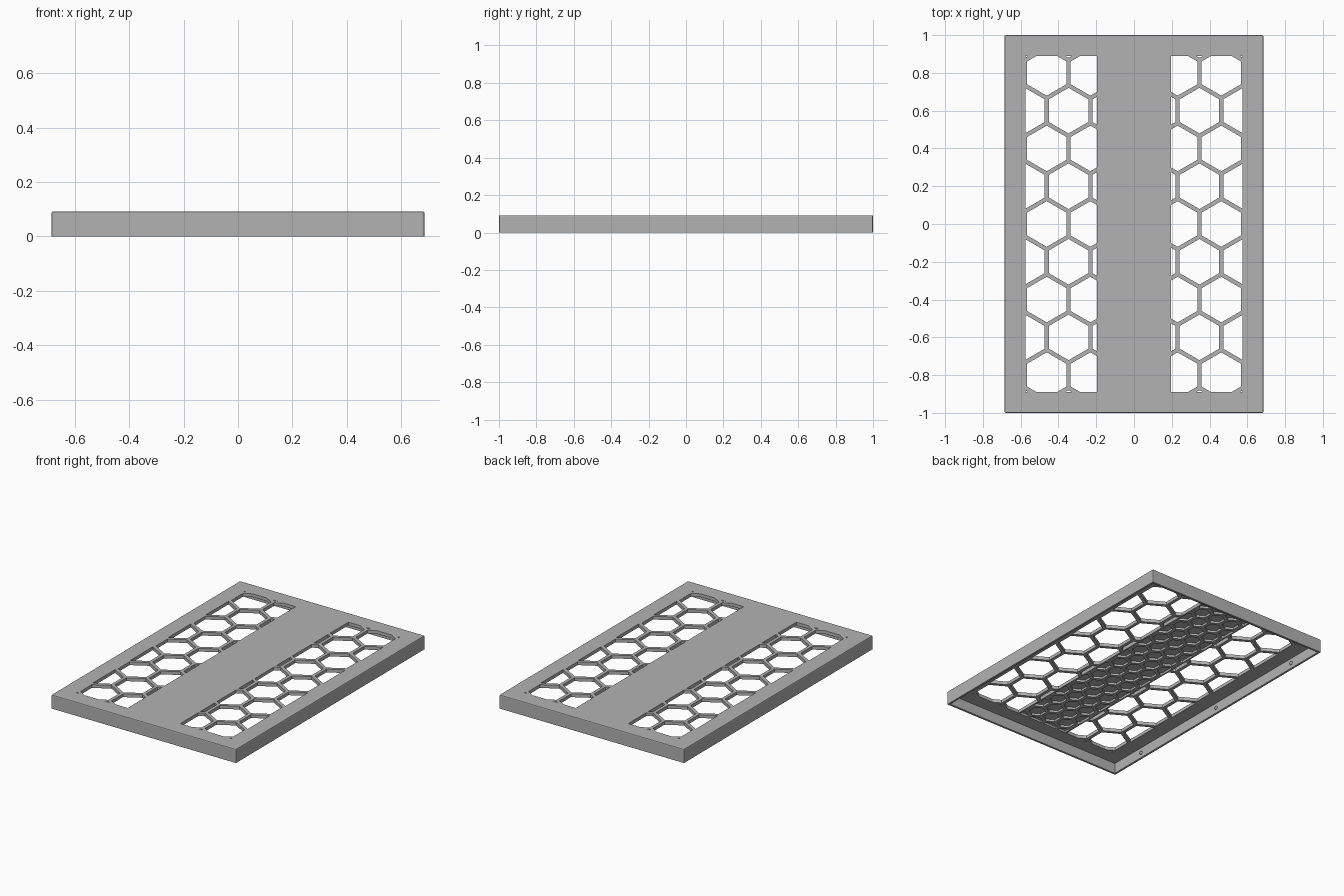
import bpy, bmesh, math
from mathutils import Vector

if "Cube" in bpy.data.objects:
    bpy.data.objects.remove(bpy.data.objects["Cube"])

W, L, H = 0.685, 1.0, 0.092      # half width, half length, height
WALL, PLATE = 0.014, 0.022       # wall and top plate thickness

gray = bpy.data.materials.new("plain gray")
gray.diffuse_color = (0.45, 0.45, 0.45, 1)
gray.use_nodes = True
gray.node_tree.nodes["Principled BSDF"].inputs["Base Color"].default_value = gray.diffuse_color


def make_object(name, bm):
    bmesh.ops.recalc_face_normals(bm, faces=bm.faces)
    mesh = bpy.data.meshes.new(name)
    bm.to_mesh(mesh)
    bm.free()
    mesh.materials.append(gray)
    ob = bpy.data.objects.new(name, mesh)
    bpy.context.collection.objects.link(ob)
    return ob


def box(bm, x0, x1, y0, y1, z0, z1):
    vs = bmesh.ops.create_cube(bm, size=1)["verts"]
    for v in vs:
        v.co = Vector((x0 + (v.co.x + .5) * (x1 - x0),
                       y0 + (v.co.y + .5) * (y1 - y0),
                       z0 + (v.co.z + .5) * (z1 - z0)))


def hex_prisms(bm, pitch, web, x0, x1, y0, y1, z0, z1):
    """Honeycomb of upright prisms trimmed to a rectangle."""
    part = bmesh.new()
    row = pitch * math.sqrt(3) / 2
    r = (pitch - web) / math.sqrt(3)
    for j in range(-math.ceil(L / row), math.ceil(L / row) + 1):
        for i in range(-12, 13):
            cx, cy = (i + (j % 2) / 2) * pitch, j * row
            if x0 - r < cx < x1 + r and y0 - r < cy < y1 + r:
                part.faces.new([part.verts.new((cx + r * math.sin(k * math.pi / 3),
                                                cy + r * math.cos(k * math.pi / 3), z0))
                                for k in range(6)])
    for co, no in (((x0, 0, 0), (-1, 0, 0)), ((x1, 0, 0), (1, 0, 0)),
                   ((0, y0, 0), (0, -1, 0)), ((0, y1, 0), (0, 1, 0))):
        bmesh.ops.bisect_plane(part, geom=part.verts[:] + part.edges[:] + part.faces[:],
                               plane_co=co, plane_no=no, clear_outer=True)
    ext = bmesh.ops.extrude_face_region(part, geom=part.faces[:], use_keep_orig=True)
    for v in ext["geom"]:
        if isinstance(v, bmesh.types.BMVert):
            v.co.z = z1
    tmp = bpy.data.meshes.new("tmp")
    part.to_mesh(tmp)
    part.free()
    bm.from_mesh(tmp)
    bpy.data.meshes.remove(tmp)


# Cover: block with softened top and upright edges
bm = bmesh.new()
box(bm, -W, W, -L, L, 0, H)
rim = [e for e in bm.edges if max(v.co.z for v in e.verts) > H / 2]
bmesh.ops.bevel(bm, geom=rim, offset=0.006, segments=2, affect='EDGES', profile=0.5)
cover = make_object("cover", bm)

# Hollow underside
bm = bmesh.new()
box(bm, -W + WALL, W - WALL, -L + WALL, L - WALL, -0.05, H - PLATE)
hollow = make_object("hollow_cutter", bm)

# Large honeycomb openings in two side windows
bm = bmesh.new()
for x0, x1 in ((-0.575, -0.195), (0.195, 0.575)):
    hex_prisms(bm, 0.231, 0.022, x0, x1, -0.89, 0.89, 0.03, 0.15)
windows = make_object("window_cutter", bm)

# Small honeycomb pockets under the centre strip
bm = bmesh.new()
hex_prisms(bm, 0.1155, 0.022, -0.185, 0.185, -0.89, 0.89, 0.03, H - 0.008)
pockets = make_object("pocket_cutter", bm)

bpy.context.view_layer.objects.active = cover
cover.select_set(True)
for cutter in (hollow, windows, pockets):
    mod = cover.modifiers.new(cutter.name, 'BOOLEAN')
    mod.operation, mod.solver, mod.object = 'DIFFERENCE', 'EXACT', cutter
    bpy.ops.object.modifier_apply(modifier=mod.name)
    bpy.data.objects.remove(cutter)

# Snap bumps on the inside of the long walls
bm = bmesh.new()
for side in (-1, 1):
    for y in (-0.73, 0, 0.73):
        vs = bmesh.ops.create_uvsphere(bm, u_segments=12, v_segments=8, radius=0.012)["verts"]
        for v in vs:
            v.co += Vector((side * (W - WALL), y, 0.035))
make_object("snap_bumps", bm)
